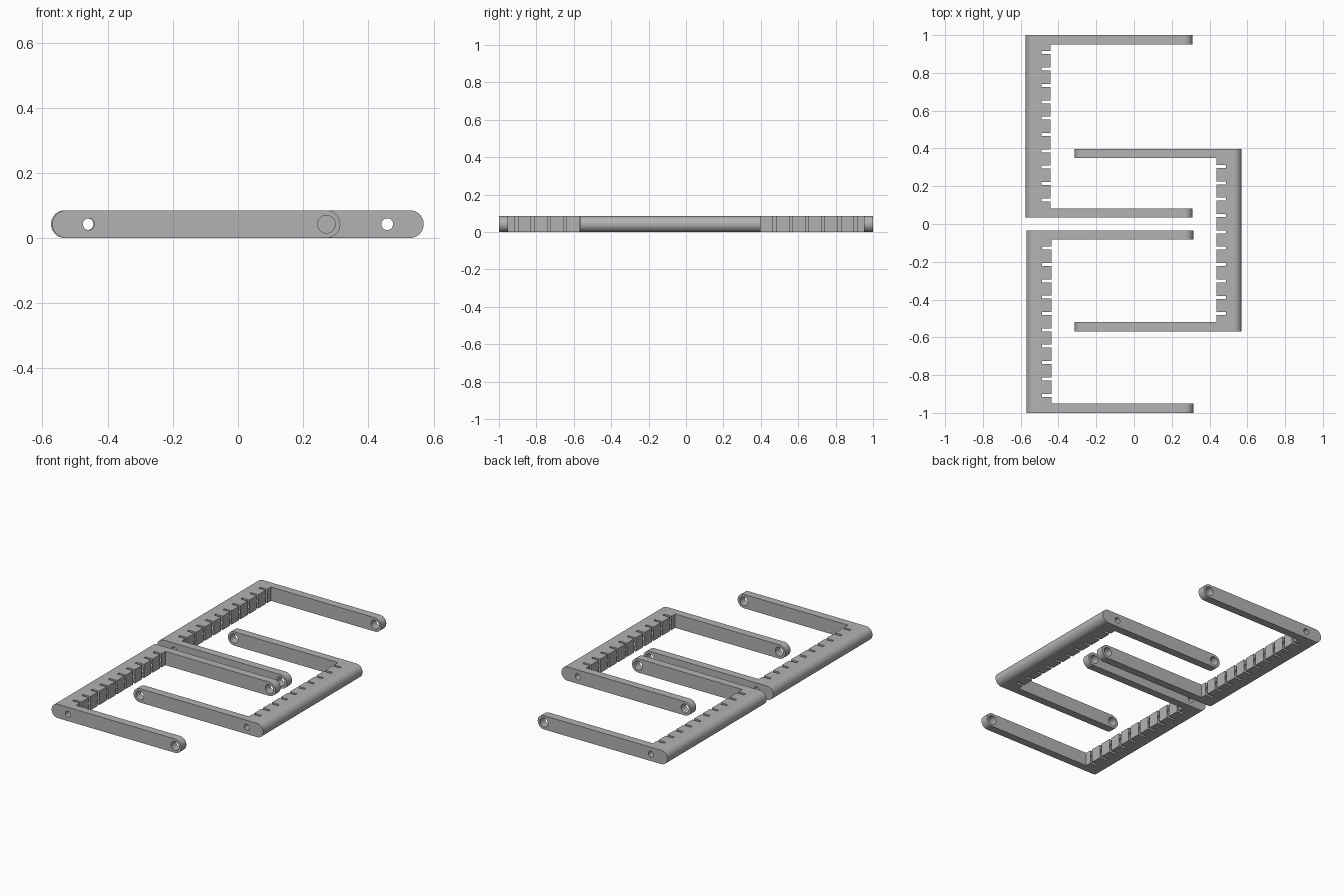
import bpy, bmesh, math

cube = bpy.data.objects.get("Cube")
if cube:
    bpy.data.objects.remove(cube, do_unlink=True)

LENGTH = 0.966      # bracket size along y
HEIGHT = 0.085
R = HEIGHT / 2
BACK, TIP = -0.57, 0.314    # rounded ends of the bracket along x
INNER = -0.437      # inner face of the spine
SLOT_FLOOR = -0.486
ARM = 0.049         # arm thickness
SLOTS, PITCH, SLOT_W = 10, 0.0866, 0.016

grey = bpy.data.materials.new("plain grey")
grey.use_nodes = True
grey.diffuse_color = (0.45, 0.45, 0.45, 1)
grey.node_tree.nodes["Principled BSDF"].inputs["Base Color"].default_value = grey.diffuse_color


def prism(name, points, direction):
    """Extrude a closed outline along a direction."""
    mesh = bpy.data.meshes.new(name)
    bm = bmesh.new()
    face = bm.faces.new([bm.verts.new(p) for p in points])
    moved = bmesh.ops.extrude_face_region(bm, geom=[face])["geom"]
    bmesh.ops.translate(bm, vec=direction,
                        verts=[v for v in moved if isinstance(v, bmesh.types.BMVert)])
    bmesh.ops.recalc_face_normals(bm, faces=bm.faces)
    bm.to_mesh(mesh)
    bm.free()
    obj = bpy.data.objects.new(name, mesh)
    bpy.context.collection.objects.link(obj)
    return obj


def arc(cx, radius, start, sweep, steps):
    """Points on an arc in the xz plane at mid height."""
    angles = [math.radians(start + sweep * i / steps) for i in range(steps + 1)]
    return [(cx + radius * math.cos(a), -LENGTH / 2, R + radius * math.sin(a)) for a in angles]


def cut(target, cutter):
    mod = target.modifiers.new("cut", "BOOLEAN")
    mod.operation, mod.solver, mod.object = "DIFFERENCE", "EXACT", cutter
    bpy.context.view_layer.objects.active = target
    bpy.ops.object.modifier_apply(modifier=mod.name)
    bpy.data.objects.remove(cutter, do_unlink=True)


# Solid bar with rounded back and tip
outline = arc(BACK + R, R, 90, 180, 20) + arc(TIP - R, R, -90, 180, 20)
bracket = prism("rear_left_bracket", outline, (0, LENGTH, 0))

# Opening between the arms, with a comb of slots cut into the spine
half = LENGTH / 2 - ARM
comb = [(1, -half, -0.1), (INNER, -half, -0.1)]
for i in range(SLOTS):
    y = (i - (SLOTS - 1) / 2) * PITCH
    lo, hi = y - SLOT_W / 2, y + SLOT_W / 2
    comb += [(INNER, lo, -0.1), (SLOT_FLOOR, lo, -0.1),
             (SLOT_FLOOR, hi, -0.1), (INNER, hi, -0.1)]
comb += [(INNER, half, -0.1), (1, half, -0.1)]
cut(bracket, prism("opening_cutter", comb, (0, 0, 0.4)))

# Rod hole along the spine and pivot holes through the arm tips
for x, radius in ((-0.458, 0.018), (TIP - R, 0.027)):
    circle = [(px, -1, pz) for px, _, pz in arc(x, radius, 0, 360, 32)[:-1]]
    cut(bracket, prism("hole_cutter", circle, (0, 2, 0)))

bracket.data.materials.clear()
bracket.data.materials.append(grey)
for poly in bracket.data.polygons:
    poly.material_index = 0
bpy.ops.object.select_all(action="DESELECT")
bracket.select_set(True)
bpy.context.view_layer.objects.active = bracket
bpy.ops.object.shade_smooth_by_angle(angle=math.radians(30))

# Three brackets, the right-hand one turned to interlock with the others
bracket.location = (-0.004, 1 - LENGTH / 2, 0)
for name, place, turn in (("front_left_bracket", (0, -1 + LENGTH / 2, 0), 0),
                          ("right_bracket", (0, -0.085, 0), math.pi)):
    copy = bracket.copy()
    copy.data = bracket.data.copy()
    copy.name = name
    copy.location = place
    copy.rotation_euler.z = turn
    bpy.context.collection.objects.link(copy)
